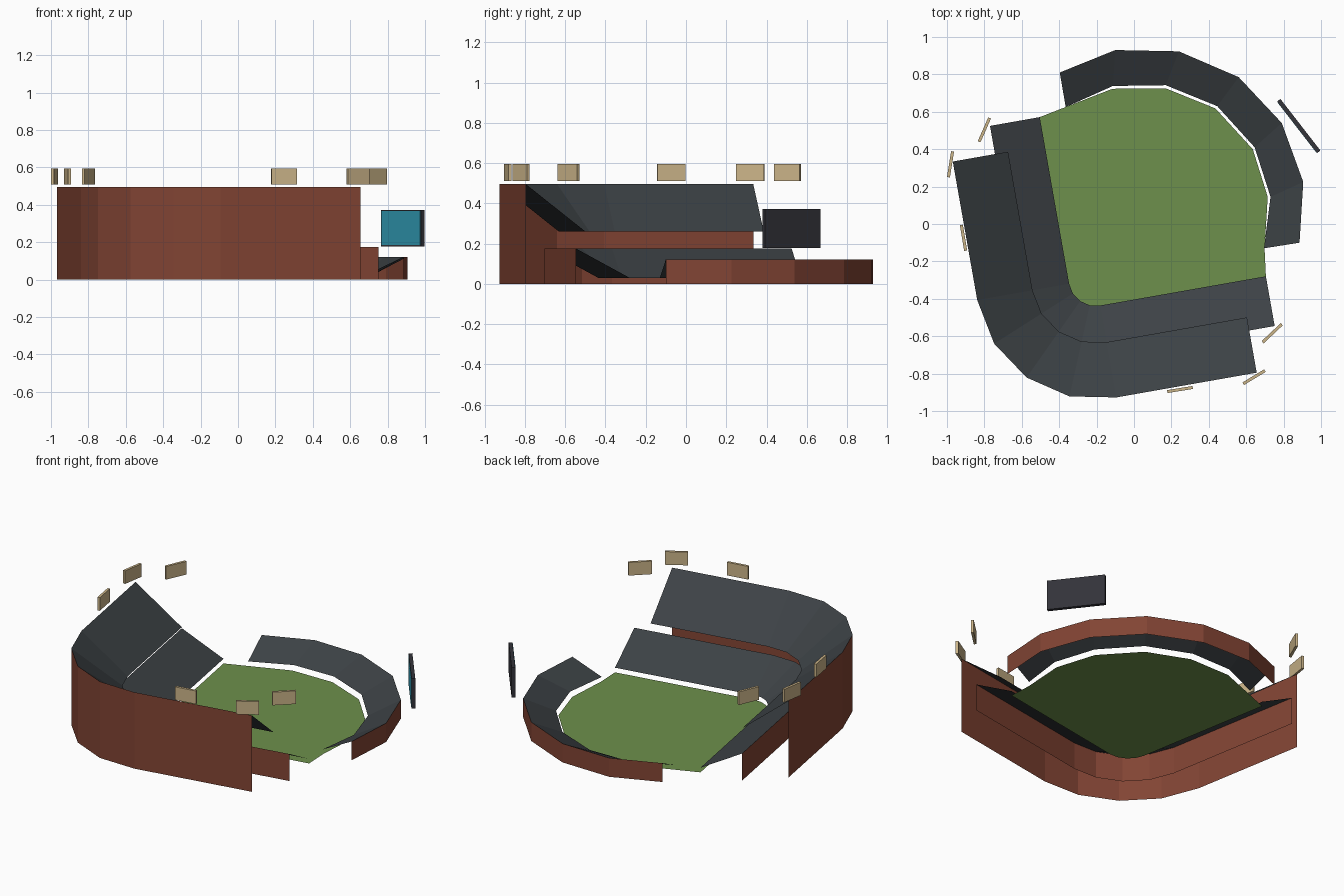
import bpy, math
from mathutils import Vector

if "Cube" in bpy.data.objects:
    bpy.data.objects.remove(bpy.data.objects["Cube"])

def material(name, rgb):
    m = bpy.data.materials.new(name)
    m.diffuse_color = (*rgb, 1)
    m.use_nodes = True
    m.node_tree.nodes["Principled BSDF"].inputs["Base Color"].default_value = m.diffuse_color
    return m

SEAT = material("slate_seating", (0.046, 0.054, 0.060))
BRICK = material("brick", (0.223, 0.058, 0.034))
GRASS = material("grass", (0.155, 0.278, 0.072))
FRAME = material("dark_frame", (0.033, 0.033, 0.042))
SCREEN = material("teal_screen", (0.028, 0.305, 0.428))
LAMP = material("tan_lamp", (0.60, 0.46, 0.25))

def mesh_object(name, verts, faces, mat):
    me = bpy.data.meshes.new(name)
    me.from_pydata(verts, [], faces)
    me.materials.append(mat)
    ob = bpy.data.objects.new(name, me)
    bpy.context.collection.objects.link(ob)
    return ob

def strip(name, path_a, za, path_b, zb, mat):
    """Ribbon of quads between two paths at two heights."""
    n = len(path_a)
    verts = [(x, y, za) for x, y in path_a] + [(x, y, zb) for x, y in path_b]
    faces = [(i, i + 1, n + i + 1, n + i) for i in range(n - 1)]
    return mesh_object(name, verts, faces, mat)

def stand(name, inner, z_in, outer, z_out):
    """Sloped seating sheet with a brick wall at its back."""
    strip(name + "_seating", outer, z_out, inner, z_in, SEAT)
    strip(name + "_wall", outer, 0, outer, z_out, BRICK)

# Rounded corner path: straight wing, arc of four sides, straight wing
CX, CY = -0.206, -0.295
def bowl_path(r, left_wing, right_wing):
    arc = []
    for k in range(5):
        a = math.radians(190 + 22.5 * k)
        arc.append((CX + r * math.cos(a), CY + r * math.sin(a)))
    c, s = math.cos(math.radians(10)), math.sin(math.radians(10))
    left, right = [], []
    for t in (1, 2 / 3, 1 / 3):
        left.append((arc[0][0] - s * left_wing * t, arc[0][1] + c * left_wing * t))
        right.insert(0, (arc[-1][0] + c * right_wing * t, arc[-1][1] + s * right_wing * t))
    return left + arc + right

def box(name, p, q, z0, z1, depth, mat):
    """Thin upright panel standing between two plan points."""
    p, q = Vector(p), Vector(q)
    d = (q - p).normalized()
    nrm = Vector((-d.y, d.x)) * depth / 2
    plan = [p - nrm, q - nrm, q + nrm, p + nrm]
    verts = [(v.x, v.y, z) for z in (z0, z1) for v in plan]
    faces = [(3, 2, 1, 0), (4, 5, 6, 7)]
    faces += [(i, (i + 1) % 4, (i + 1) % 4 + 4, i + 4) for i in range(4)]
    return mesh_object(name, verts, faces, mat)

# Main two-tier grandstand
field_edge = bowl_path(0.143, 0.905, 0.90)
stand("lower_deck", field_edge, 0.03, bowl_path(0.413, 0.905, 0.90), 0.175)
stand("upper_deck", bowl_path(0.342, 0.752, 0.762), 0.26,
      bowl_path(0.642, 0.752, 0.762), 0.495)

# Outfield stand, counterclockwise
out_in = [(0.695, -0.13), (0.73, 0.145), (0.645, 0.41), (0.445, 0.63),
          (0.17, 0.742), (-0.113, 0.738), (-0.365, 0.625)]
out_back = [(0.885, -0.10), (0.905, 0.225), (0.79, 0.54), (0.56, 0.785),
            (0.24, 0.923), (-0.10, 0.930), (-0.397, 0.81)]
stand("outfield", out_in, 0.03, out_back, 0.122)

# Flat playing field
rim = [(0.698, -0.13), (0.715, 0.145), (0.635, 0.40), (0.435, 0.618),
       (0.17, 0.725), (-0.115, 0.723)]
plan = field_edge + rim
mesh_object("field", [(x, y, 0) for x, y in plan], [tuple(range(len(plan)))], GRASS)

# Scoreboard with its screen facing the field
a, b = Vector((0.774, 0.662)), Vector((0.988, 0.386))
box("scoreboard", a, b, 0.178, 0.373, 0.022, FRAME)
d = (b - a).normalized()
off = Vector((d.y, -d.x)) * 0.0115
box("scoreboard_screen", a + d * 0.006 + off, b - d * 0.006 + off, 0.184, 0.367, 0.003, SCREEN)

# Floodlight panels
lamps = [((-0.828, 0.44), (-0.772, 0.567)), ((-0.992, 0.250), (-0.97, 0.388)),
         ((-0.923, -0.005), (-0.90, -0.143)), ((0.178, -0.896), (0.314, -0.874)),
         ((0.584, -0.854), (0.700, -0.784)), ((0.688, -0.632), (0.790, -0.536))]
for i, (p, q) in enumerate(lamps):
    box(f"floodlight_{i + 1}", p, q, 0.510, 0.595, 0.016, LAMP)
